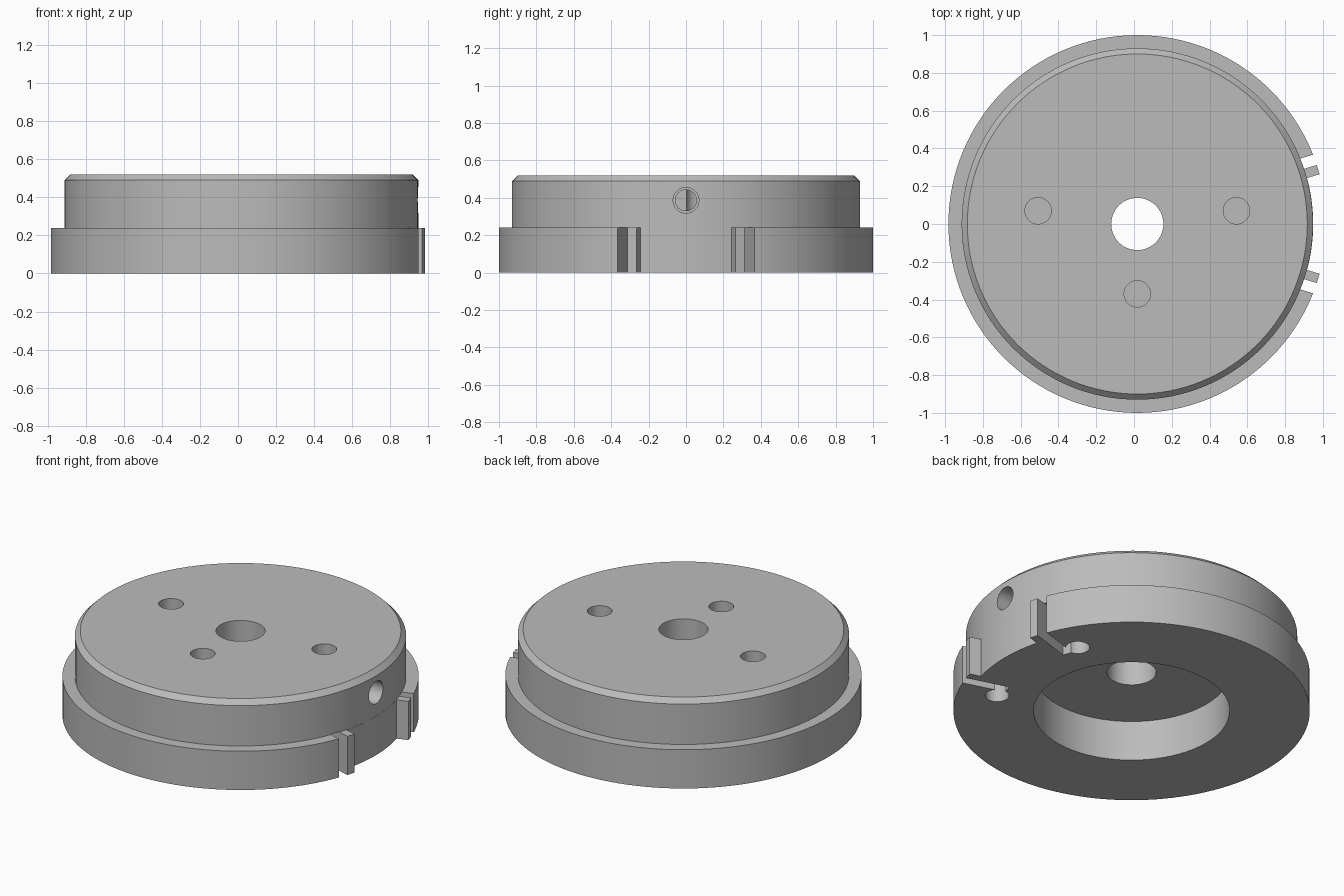
import bpy, bmesh, math
from mathutils import Matrix, Vector

if "Cube" in bpy.data.objects:
    bpy.data.objects.remove(bpy.data.objects["Cube"])

CX = 0.0175                      # disc axis, so that the whole part is centred
SEG = 128
TILT = math.radians(17)          # direction of tabs and slots

grey = bpy.data.materials.new("grey_metal")
grey.diffuse_color = (0.5, 0.5, 0.5, 1)
grey.use_nodes = True
grey.node_tree.nodes["Principled BSDF"].inputs["Base Color"].default_value = grey.diffuse_color


def make(name, bm):
    bmesh.ops.recalc_face_normals(bm, faces=bm.faces)
    me = bpy.data.meshes.new(name)
    bm.to_mesh(me)
    bm.free()
    me.materials.append(grey)
    ob = bpy.data.objects.new(name, me)
    bpy.context.collection.objects.link(ob)
    return ob


def lathe(name, profile):
    """Closed (radius, z) outline turned about the disc axis."""
    bm = bmesh.new()
    rings = []
    for i in range(SEG):
        a = 2 * math.pi * i / SEG
        rings.append([bm.verts.new((CX + r * math.cos(a), r * math.sin(a), z)) for r, z in profile])
    n = len(profile)
    for i in range(SEG):
        p, q = rings[i], rings[(i + 1) % SEG]
        for j in range(n):
            k = (j + 1) % n
            bm.faces.new((p[j], q[j], q[k], p[k]))
    return make(name, bm)


def rod(name, start, end, r):
    bm = bmesh.new()
    a, b = Vector(start), Vector(end)
    m = Matrix.Translation((a + b) / 2) @ (b - a).to_track_quat('Z', 'Y').to_matrix().to_4x4()
    bmesh.ops.create_cone(bm, cap_ends=True, segments=40, radius1=r, radius2=r,
                          depth=(b - a).length, matrix=m)
    return make(name, bm)


def prism(name, pts, z0, z1):
    bm = bmesh.new()
    f = bm.faces.new([bm.verts.new((CX + x, y, z0)) for x, y in pts])
    g = bmesh.ops.extrude_face_region(bm, geom=[f])
    bmesh.ops.translate(bm, vec=(0, 0, z1 - z0),
                        verts=[v for v in g['geom'] if isinstance(v, bmesh.types.BMVert)])
    return make(name, bm)


def tilted(along, across, side):
    """Point in the tab direction, mirrored in y by side."""
    c, s = math.cos(TILT), math.sin(TILT)
    return (along * c - across * s, side * (along * s + across * c))


def tilted_block(name, a0, a1, o0, o1, z0, z1, side):
    pts = [tilted(a, o, side) for a, o in ((a0, o0), (a1, o0), (a1, o1), (a0, o1))]
    return prism(name, pts, z0, z1)


# stepped disc with chamfered top, bottom recess and centre bore
body = lathe("stepped_disc", [(1, 0), (1, .24), (.93, .24), (.93, .49), (.90, .52),
                              (.138, .52), (.138, .25), (.55, .25), (.55, 0)])

cutters = []
# flange gap between the tabs
arc = [math.radians(-19 + 38 * i / 26) for i in range(27)]
fan = [(.931 * math.cos(a), .931 * math.sin(a)) for a in arc]
fan += [(1.1 * math.cos(a), 1.1 * math.sin(a)) for a in reversed(arc)]
cutters.append(prism("gap_cutter", fan, -.1, .243))
# slots beside the tabs and the holes they run into
for side in (1, -1):
    cutters.append(tilted_block("slot_cutter", .737, 1.1, .021, .079, -.1, .242, side))
    x, y = tilted(.763, .135, side)
    cutters.append(rod("lower_hole_cutter", (CX + x, y, -.1), (CX + x, y, .241), .067))
# blind holes in the top
for x, y in ((-.525, .07), (.525, .07), (0, -.37)):
    cutters.append(rod("top_hole_cutter", (CX + x, y, .33), (CX + x, y, .6), .07))
# stepped radial hole
cutters.append(rod("radial_hole_cutter", (CX + .82, 0, .387), (1.1, 0, .387), .069))
cutters.append(rod("radial_bore_cutter", (CX + .54, 0, .387), (1.09, 0, .387), .056))

for c in cutters:
    c.hide_render = True
    m = body.modifiers.new(c.name, 'BOOLEAN')
    m.operation, m.solver, m.object = 'DIFFERENCE', 'EXACT', c
bpy.context.view_layer.update()
cut = bpy.data.meshes.new_from_object(body.evaluated_get(bpy.context.evaluated_depsgraph_get()))
body.modifiers.clear()
body.data = cut
for c in cutters:
    bpy.data.objects.remove(c)

# two tabs standing in the flange gap
for side, label in ((1, "back"), (-1, "front")):
    tilted_block("tab_" + label, .92, 1.0, -.03, .021, 0, .24, side)

# smooth round walls, sharp edges kept
bpy.ops.object.select_all(action='DESELECT')
body.select_set(True)
bpy.context.view_layer.objects.active = body
bpy.ops.object.shade_smooth_by_angle(angle=math.radians(25))
